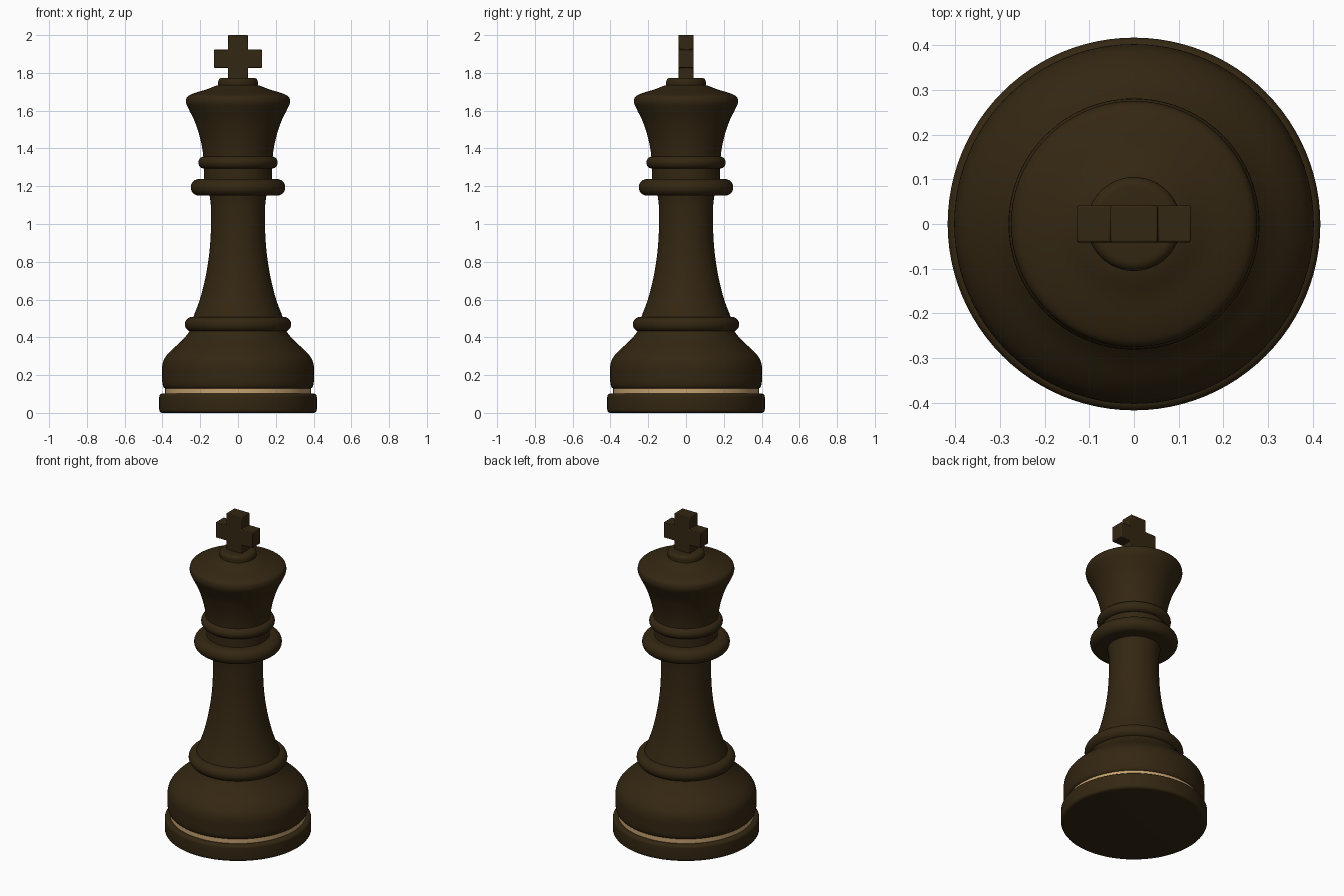
import bpy, bmesh, math
from mathutils import Vector

if "Cube" in bpy.data.objects:
    bpy.data.objects.remove(bpy.data.objects["Cube"])


def material(name, rgb):
    m = bpy.data.materials.new(name)
    m.diffuse_color = (*rgb, 1)
    m.use_nodes = True
    m.node_tree.nodes["Principled BSDF"].inputs["Base Color"].default_value = m.diffuse_color
    return m


DARK = material("dark wood", (0.034, 0.020, 0.006))
GOLD = material("pale gold", (0.56, 0.36, 0.16))


def finish(bm, name, mat, angle=40):
    bmesh.ops.recalc_face_normals(bm, faces=bm.faces)
    me = bpy.data.meshes.new(name)
    bm.to_mesh(me)
    bm.free()
    me.materials.append(mat)
    ob = bpy.data.objects.new(name, me)
    bpy.context.collection.objects.link(ob)
    bpy.ops.object.select_all(action='DESELECT')
    ob.select_set(True)
    bpy.context.view_layer.objects.active = ob
    bpy.ops.object.shade_smooth_by_angle(angle=math.radians(angle))
    return ob


def smooth(pts, n=5):
    """Catmull-Rom curve through profile points (radius, height)."""
    p = [Vector(q) for q in pts]
    p = [2 * p[0] - p[1]] + p + [2 * p[-1] - p[-2]]
    out = []
    for a, b, c, d in zip(p, p[1:], p[2:], p[3:]):
        for i in range(n):
            t = i / n
            out.append(0.5 * (2 * b + (c - a) * t + (2 * a - 5 * b + 4 * c - d) * t * t
                              + (3 * b - a - 3 * c + d) * t ** 3))
    return [tuple(q) for q in out] + [tuple(pts[-1])]


def rounded(r, z0, z1, bevel, n=6):
    """Profile of a disc with rounded rims."""
    pts = []
    for cz, start in ((z0 + bevel, -90), (z1 - bevel, 0)):
        for i in range(n + 1):
            a = math.radians(start + 90 * i / n)
            pts.append((r - bevel + bevel * math.cos(a), cz + bevel * math.sin(a)))
    return pts


def lathe(name, pts, mat=DARK, sides=96):
    """Turn a profile round z and close both ends."""
    bm = bmesh.new()
    rings = [[bm.verts.new((r * math.cos(2 * math.pi * k / sides),
                            r * math.sin(2 * math.pi * k / sides), z))
              for k in range(sides)] for r, z in pts]
    for a, b in zip(rings, rings[1:]):
        for k in range(sides):
            j = (k + 1) % sides
            bm.faces.new((a[k], a[j], b[j], b[k]))
    bm.faces.new(rings[0][::-1])
    bm.faces.new(rings[-1])
    return finish(bm, name, mat)


# Foot, inlaid band and bell-shaped base
lathe("foot", rounded(0.417, 0.0, 0.102, 0.018))
lathe("inlay_band", [(0.386, 0.09), (0.386, 0.135)], GOLD)
lathe("bell_base", smooth([(0.375, 0.127), (0.391, 0.133), (0.40, 0.155), (0.402, 0.20),
                           (0.401, 0.25), (0.388, 0.29), (0.355, 0.33), (0.305, 0.375),
                           (0.265, 0.42), (0.25, 0.45)]))
lathe("base_ring", rounded(0.281, 0.430, 0.508, 0.038))

# Stem
lathe("stem", smooth([(0.245, 0.48), (0.232, 0.52), (0.202, 0.60), (0.176, 0.70), (0.158, 0.80),
                      (0.147, 0.90), (0.143, 1.0), (0.144, 1.10), (0.152, 1.16)]))

# Collars and neck
lathe("collar", rounded(0.250, 1.150, 1.238, 0.043))
lathe("neck", [(0.180, 1.20), (0.180, 1.38)])
lathe("upper_collar", rounded(0.210, 1.293, 1.358, 0.032))

# Head with shallow domed top, and button
lathe("head", smooth([(0.183, 1.33), (0.186, 1.38), (0.202, 1.46), (0.228, 1.54), (0.257, 1.60),
                      (0.272, 1.632), (0.275, 1.655), (0.265, 1.677), (0.225, 1.695),
                      (0.165, 1.713), (0.105, 1.735), (0.03, 1.745)]))
lathe("button", rounded(0.105, 1.70, 1.774, 0.022))

# Cross, one extruded outline
w, arm, lo, hi = 0.053, 0.128, 1.827, 1.923
half = [(w, 1.76), (w, lo), (arm, lo), (arm, hi), (w, hi), (w, 2.0)]
outline = half + [(-x, z) for x, z in reversed(half)]
bm = bmesh.new()
face = bm.faces.new([bm.verts.new((x, -0.041, z)) for x, z in outline])
new = bmesh.ops.extrude_face_region(bm, geom=[face])["geom"]
bmesh.ops.translate(bm, vec=(0, 0.082, 0),
                    verts=[v for v in new if isinstance(v, bmesh.types.BMVert)])
cross = finish(bm, "cross", DARK, 30)
bev = cross.modifiers.new("soft edges", 'BEVEL')
bev.width = 0.004
bev.segments = 2
